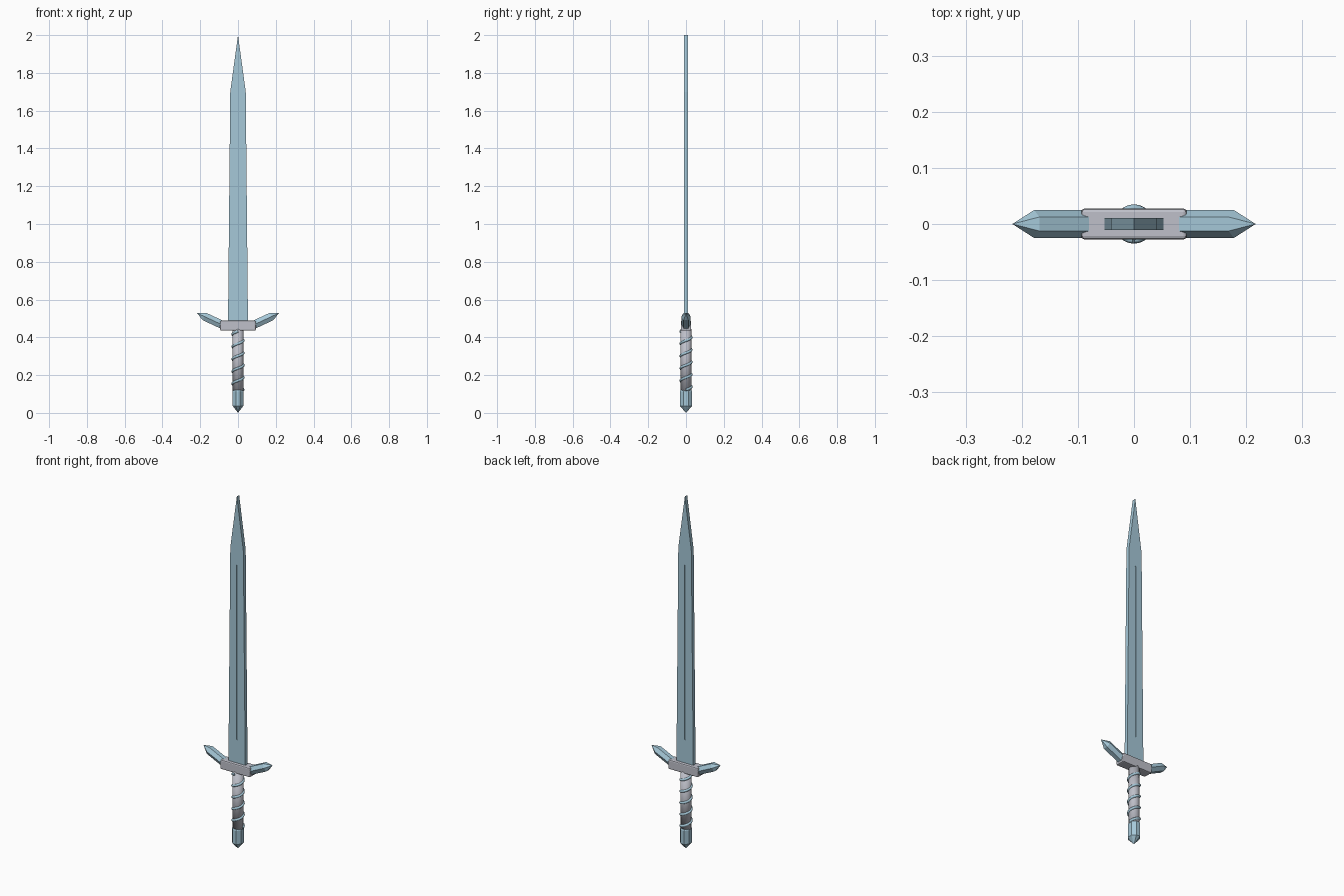
import bpy, bmesh, math
from mathutils import Vector, Matrix

if "Cube" in bpy.data.objects:
    bpy.data.objects.remove(bpy.data.objects["Cube"])


def material(name, rgb):
    m = bpy.data.materials.new(name)
    m.diffuse_color = (*rgb, 1)
    m.use_nodes = True
    m.node_tree.nodes["Principled BSDF"].inputs["Base Color"].default_value = m.diffuse_color
    return m


BLUE = material("pale_blue_steel", (0.38, 0.58, 0.69))
GREY = material("light_grey_metal", (0.52, 0.53, 0.59))


def finish(bm, name, mat, smooth=False):
    bmesh.ops.recalc_face_normals(bm, faces=bm.faces)
    for f in bm.faces:
        f.smooth = smooth
    me = bpy.data.meshes.new(name)
    bm.to_mesh(me)
    bm.free()
    me.materials.append(mat)
    ob = bpy.data.objects.new(name, me)
    bpy.context.collection.objects.link(ob)
    return ob


def prism(outline, half):
    """Extrude an (x, z) outline along y."""
    bm = bmesh.new()
    a = [bm.verts.new((x, -half, z)) for x, z in outline]
    b = [bm.verts.new((x, half, z)) for x, z in outline]
    n = len(a)
    bm.faces.new(a)
    bm.faces.new(b[::-1])
    for i in range(n):
        j = (i + 1) % n
        bm.faces.new((a[i], b[i], b[j], a[j]))
    return bm


def faceted(rings, sides, phase, sx=1.0, sy=1.0):
    """Faceted solid around z from (radius, z) rings; radius 0 is a point."""
    bm = bmesh.new()
    loops = []
    for r, z in rings:
        if r == 0:
            loops.append([bm.verts.new((0, 0, z))] * sides)
        else:
            loops.append([bm.verts.new((r * sx * math.cos(phase + math.tau * i / sides),
                                        r * sy * math.sin(phase + math.tau * i / sides), z))
                          for i in range(sides)])
    for lo, hi in zip(loops, loops[1:]):
        for i in range(sides):
            j = (i + 1) % sides
            bm.faces.new(list(dict.fromkeys((lo[i], lo[j], hi[j], hi[i]))))
    for loop in (loops[0], loops[-1]):
        if len(set(loop)) > 2:
            bm.faces.new(loop)
    return bm


# Blade: flat slab with a wedge tip
blade = finish(prism([(-0.053, 0.46), (0.053, 0.46), (0.041, 1.70), (0.0, 2.0), (-0.041, 1.70)],
                     0.0105), "blade", BLUE)

# Thin central groove cut in both sides of the blade
for side in (-1, 1):
    bm = bmesh.new()
    bmesh.ops.create_cube(bm, size=1, matrix=Matrix.Translation((0, side * 0.0105, 1.115))
                          @ Matrix.Diagonal((0.006, 0.008, 0.99, 1)))
    cutter = finish(bm, "groove_cutter", BLUE)
    cutter.hide_render = True
    mod = blade.modifiers.new("groove", 'BOOLEAN')
    mod.operation = 'DIFFERENCE'
    mod.solver = 'EXACT'
    mod.object = cutter
    bpy.context.view_layer.objects.active = blade
    bpy.ops.object.modifier_apply(modifier=mod.name)
    bpy.data.objects.remove(cutter)

# Guard block with softened edges
bm = bmesh.new()
bmesh.ops.create_cube(bm, size=1, matrix=Matrix.Translation((0, 0, 0.462))
                      @ Matrix.Diagonal((0.188, 0.055, 0.053, 1)))
bmesh.ops.bevel(bm, geom=bm.edges[:], offset=0.006, segments=2, profile=0.5, affect='EDGES')
finish(bm, "guard_block", GREY)

# Guard arms: six-sided crystals tilting upward
tilt = math.radians(25)
for side, label in ((-1, "left"), (1, "right")):
    bm = faceted([(0.025, 0), (0.025, 0.119), (0, 0.162)], 6, math.pi / 2)
    turn = Matrix.Rotation(side * (math.pi / 2 - tilt), 4, 'Y')
    bm.transform(Matrix.Translation((side * 0.070, 0, 0.460)) @ turn)
    finish(bm, "guard_arm_" + label, BLUE)

# Grip: fully smooth round handle
finish(faceted([(0.028, 0.105), (0.028, 0.445)], 24, 0), "grip", GREY, True)

# Spiral wrap around the grip
turns, per = 4.75, 24
count = int(turns * per)
curve = bpy.data.curves.new("grip_wrap", 'CURVE')
curve.dimensions = '3D'
curve.bevel_depth = 0.007
curve.bevel_resolution = 2
curve.use_fill_caps = True
spline = curve.splines.new('POLY')
spline.points.add(count)
for i, p in enumerate(spline.points):
    a = math.tau * i / per
    p.co = (0.028 * math.cos(a), 0.028 * math.sin(a), 0.122 + 0.310 * i / count, 1)
wrap = bpy.data.objects.new("grip_wrap", curve)
bpy.context.collection.objects.link(wrap)
curve.materials.append(BLUE)
bpy.ops.object.select_all(action='DESELECT')
wrap.select_set(True)
bpy.context.view_layer.objects.active = wrap
bpy.ops.object.convert(target='MESH')
bpy.ops.object.shade_smooth()

# Pommel: eight-sided cap tapering to a point
finish(faceted([(0, 0), (0.0355, 0.037), (0.0355, 0.114), (0.032, 0.120)], 8, math.pi / 8,
               sx=0.86, sy=1.0), "pommel", BLUE)
